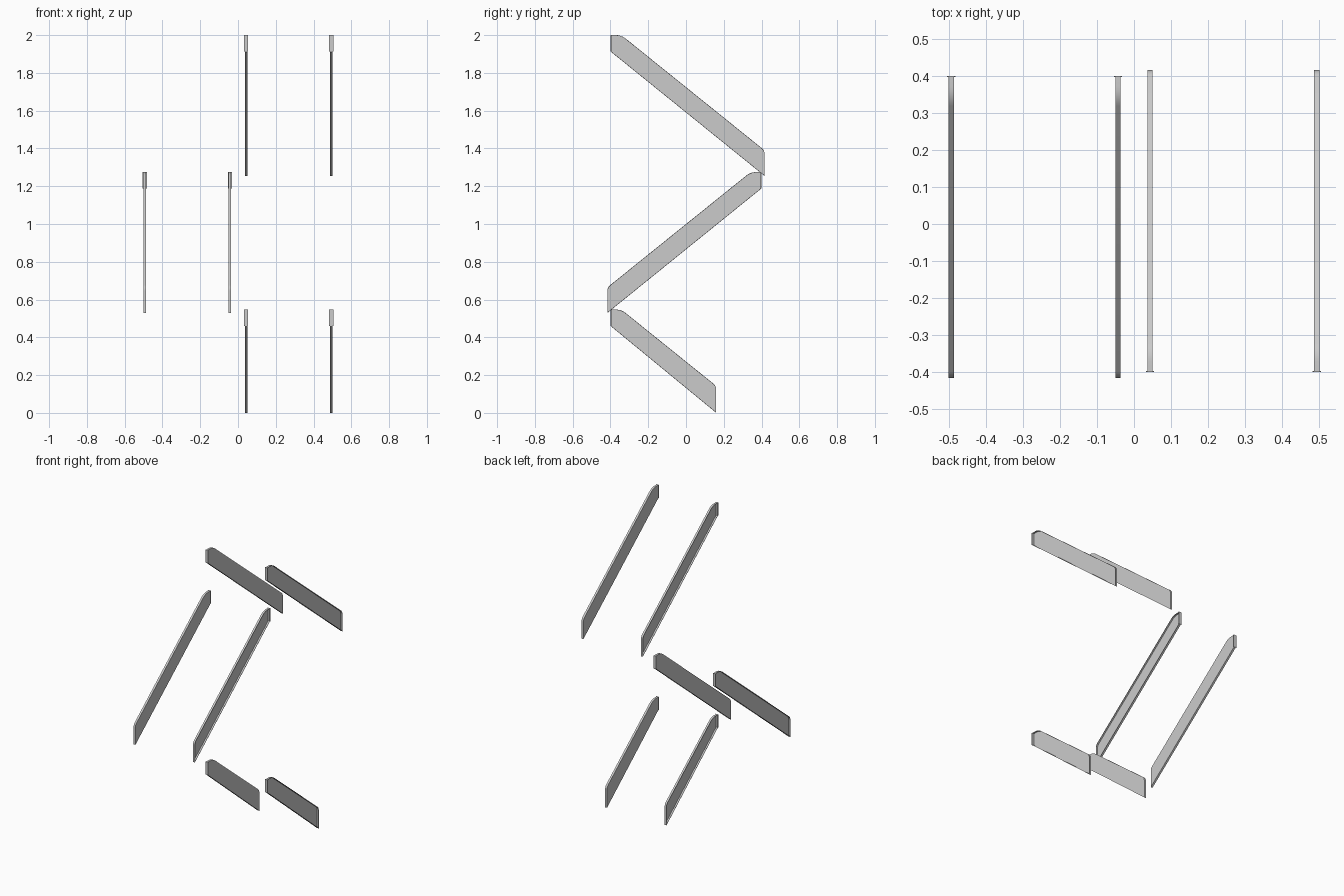
import bpy, bmesh
from mathutils import Vector

if "Cube" in bpy.data.objects:
    bpy.data.objects.remove(bpy.data.objects["Cube"])

SLOPE = 0.805      # stair pitch
WEB = 0.014        # channel width
WALL = 0.003       # sheet thickness
HEAD_Y = -0.4      # upper end of a flight


def fillet(prev, corner, nxt, length, steps=6):
    """Rounded corner as a short quadratic curve."""
    a = corner + (prev - corner).normalized() * length
    b = corner + (nxt - corner).normalized() * length
    return [a * (1 - t) ** 2 + corner * 2 * t * (1 - t) + b * t * t
            for t in (i / steps for i in range(steps + 1))]


def side_profile(top, foot_y, foot_z):
    head_top = Vector((HEAD_Y + WALL, top))
    knee = Vector((-0.342, top))
    heel = Vector((foot_y, top - (foot_y + 0.342) * SLOPE))
    foot = Vector((foot_y, foot_z))
    head_low = Vector((HEAD_Y + WALL, top - 0.089))
    return ([head_top] + fillet(head_top, knee, heel, 0.03)
            + fillet(knee, heel, foot, 0.02) + [foot, head_low])


def finish(bm, name):
    bmesh.ops.recalc_face_normals(bm, faces=bm.faces)
    mesh = bpy.data.meshes.new(name)
    bm.to_mesh(mesh)
    bm.free()
    ob = bpy.data.objects.new(name, mesh)
    bpy.context.collection.objects.link(ob)
    bpy.ops.object.select_all(action='DESELECT')
    ob.select_set(True)
    bpy.context.view_layer.objects.active = ob
    bpy.ops.object.shade_smooth_by_angle()
    return ob


def stringer(name, x, out, ydir, profile):
    """Channel beam with its open side facing out (+1 or -1 in x)."""
    bm = bmesh.new()
    face = bm.faces.new([bm.verts.new((x - out * WEB / 2, p.x * ydir, p.y)) for p in profile])
    ext = bmesh.ops.extrude_face_region(bm, geom=[face], use_keep_orig=True)
    bmesh.ops.translate(bm, vec=(out * WEB, 0, 0),
                        verts=[v for v in ext['geom'] if isinstance(v, bmesh.types.BMVert)])
    bmesh.ops.recalc_face_normals(bm, faces=bm.faces)
    mouth = max(bm.faces, key=lambda f: f.calc_center_median().x * out)
    # rim, then a sunken web
    bmesh.ops.inset_region(bm, faces=[mouth], thickness=WALL, use_even_offset=True)
    ext = bmesh.ops.extrude_face_region(bm, geom=[mouth])
    bmesh.ops.translate(bm, vec=(-out * (WEB - WALL), 0, 0),
                        verts=[v for v in ext['geom'] if isinstance(v, bmesh.types.BMVert)])
    if mouth.is_valid:
        bmesh.ops.delete(bm, geom=[mouth], context='FACES_ONLY')
    finish(bm, name)


def end_plate(name, x, ydir, top):
    bm = bmesh.new()
    bmesh.ops.create_cube(bm, size=1)
    bmesh.ops.scale(bm, vec=(0.022, WALL, 0.088), verts=bm.verts)
    bmesh.ops.translate(bm, vec=(x, ydir * (HEAD_Y + WALL / 2), top - 0.044), verts=bm.verts)
    finish(bm, name)


# flights: name, side in x, direction in y, top height, foot y, foot z
flights = [
    ("lower", 1, 1, 0.547, 0.16, 0.0),
    ("middle", -1, -1, 1.275, 0.416, 0.529),
    ("upper", 1, 1, 2.0, 0.416, 1.254),
]
for flight, side, ydir, top, foot_y, foot_z in flights:
    profile = side_profile(top, foot_y, foot_z)
    # each flight has an inner and an outer stringer, opening away from each other
    for label, x, out in (("inner", 0.043, -side), ("outer", 0.494, side)):
        stringer(f"{flight}_{label}_stringer", side * x, out, ydir, profile)
        end_plate(f"{flight}_{label}_end_plate", side * x, ydir, top)
